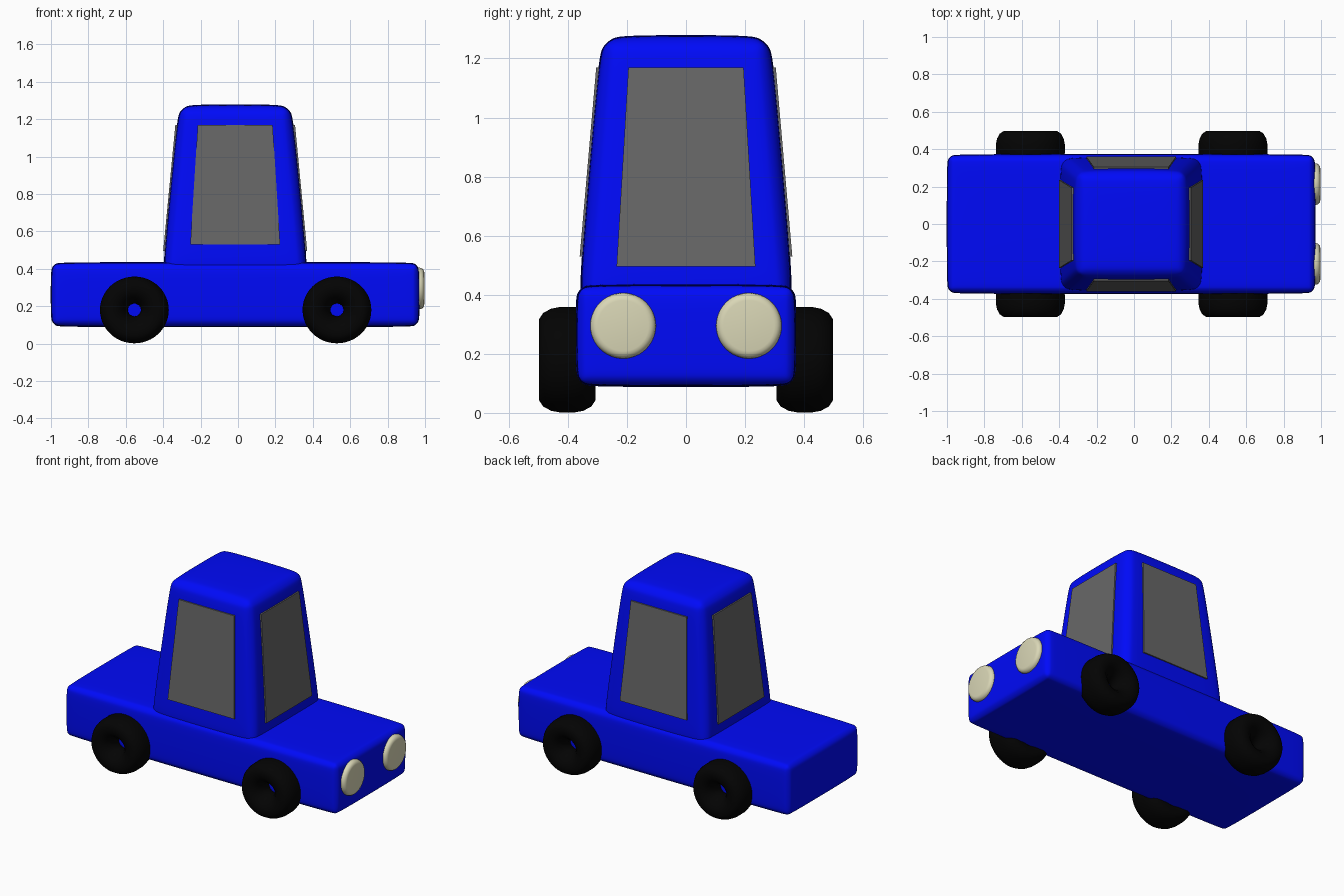
import bpy, bmesh
from math import radians, pi
from mathutils import Matrix

if "Cube" in bpy.data.objects:
    bpy.data.objects.remove(bpy.data.objects["Cube"])


def material(name, rgb):
    m = bpy.data.materials.new(name)
    m.diffuse_color = (*rgb, 1)
    m.use_nodes = True
    m.node_tree.nodes["Principled BSDF"].inputs["Base Color"].default_value = m.diffuse_color
    return m


BLUE = material("blue paint", (0.0, 0.003, 0.95))
GLASS = material("grey glass", (0.135, 0.135, 0.135))
RUBBER = material("black rubber", (0.001, 0.001, 0.001))
LAMP = material("cream lamp", (0.7, 0.68, 0.47))


def finish(name, bm, mat, smooth=None):
    bmesh.ops.recalc_face_normals(bm, faces=bm.faces)
    me = bpy.data.meshes.new(name)
    bm.to_mesh(me)
    bm.free()
    me.materials.append(mat)
    ob = bpy.data.objects.new(name, me)
    bpy.context.collection.objects.link(ob)
    if smooth:
        bpy.context.view_layer.objects.active = ob
        ob.select_set(True)
        bpy.ops.object.shade_smooth_by_angle(angle=radians(smooth))
        ob.select_set(False)
    return ob


def block(name, mat, cx, z0, z1, bottom, top, bevel=0):
    """Box tapering from bottom to top half sizes, optionally softened."""
    bm = bmesh.new()
    bmesh.ops.create_cube(bm, size=2)
    for v in bm.verts:
        hx, hy = top if v.co.z > 0 else bottom
        v.co = (cx + v.co.x * hx, v.co.y * hy, z1 if v.co.z > 0 else z0)
    if bevel:
        bmesh.ops.bevel(bm, geom=bm.edges[:], offset=bevel, segments=3,
                        affect='EDGES', profile=0.5)
    ob = finish(name, bm, mat, 180 if bevel else None)
    if bevel:
        sub = ob.modifiers.new("soften", 'SUBSURF')
        sub.levels = sub.render_levels = 3
    return ob


# Body and cabin
block("body", BLUE, -0.015, 0.087, 0.437, (0.987, 0.375), (0.987, 0.375), 0.055)
block("cabin", BLUE, -0.015, 0.36, 1.28, (0.394, 0.37), (0.305, 0.291), 0.08)

# Windows: flat-sided blocks showing through the cabin walls
block("side_windows", GLASS, -0.015, 0.53, 1.17, (0.24, 0.36), (0.20, 0.304))
block("end_windows", GLASS, -0.015, 0.495, 1.17, (0.385, 0.235), (0.320, 0.195))

# Wheels: tyre profile (radius, half width) turned around the axle
HALF = [(0.184, 0.025), (0.178, 0.055), (0.163, 0.082), (0.142, 0.095),
        (0.10, 0.093), (0.07, 0.07), (0.045, 0.035)]
PROFILE = HALF + [(0.035, 0)] + [(r, -y) for r, y in reversed(HALF)]


def wheel(name, x, y):
    bm = bmesh.new()
    vs = [bm.verts.new((r, w, 0)) for r, w in PROFILE]
    es = [bm.edges.new((vs[i], vs[i - 1])) for i in range(len(vs))]
    bmesh.ops.spin(bm, geom=vs + es, cent=(0, 0, 0), axis=(0, 1, 0),
                   angle=2 * pi, steps=48, use_duplicate=False)
    bmesh.ops.remove_doubles(bm, verts=bm.verts[:], dist=1e-4)
    bm.transform(Matrix.Translation((x, y, 0.18)) @ Matrix.Diagonal((1, 1, 0.97, 1)))
    finish(name, bm, RUBBER, 50)


for end, x in (("rear", -0.554), ("front", 0.529)):
    for side, y in (("right", -0.402), ("left", 0.402)):
        wheel(f"{end}_{side}_wheel", x, y)

# Headlights: rounded discs
for side, s in (("right", -1), ("left", 1)):
    bm = bmesh.new()
    bmesh.ops.create_cone(bm, cap_ends=True, segments=48, radius1=0.111,
                          radius2=0.111, depth=0.06)
    rims = [e for e in bm.edges if abs(e.verts[0].co.z - e.verts[1].co.z) < 1e-5]
    bmesh.ops.bevel(bm, geom=rims, offset=0.025, segments=4,
                    affect='EDGES', profile=0.5)
    bm.transform(Matrix.Translation((0.966, s * 0.213, 0.295))
                 @ Matrix.Rotation(pi / 2, 4, 'Y'))
    finish(f"{side}_headlight", bm, LAMP, 40)
